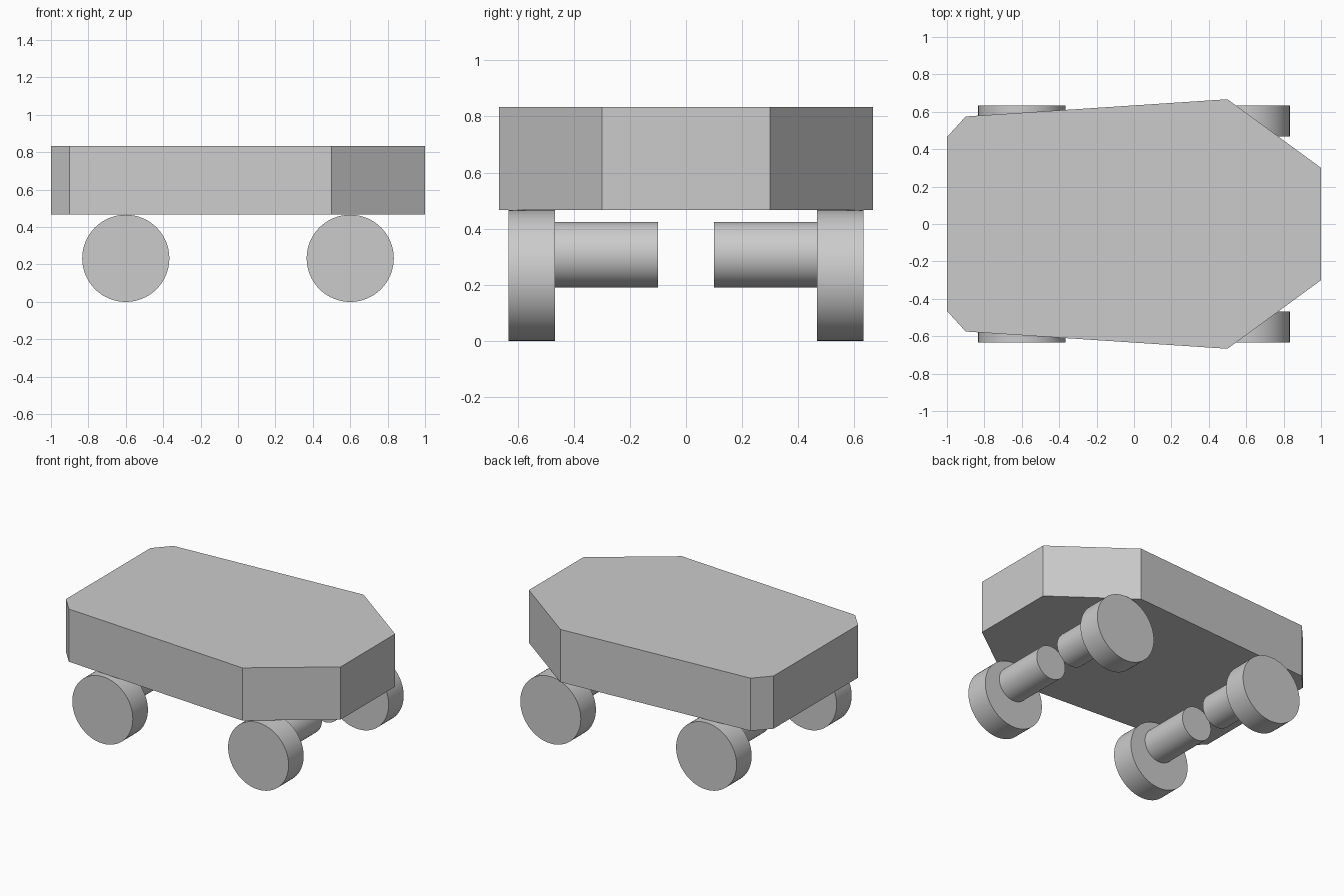
import bpy
import bmesh
import math

cube = bpy.data.objects.get("Cube")
if cube:
    bpy.data.objects.remove(cube, do_unlink=True)

# Single plain grey
GREY = (0.6, 0.6, 0.6, 1.0)
grey = bpy.data.materials.new("plain_grey")
grey.use_nodes = True
grey.diffuse_color = GREY
grey.node_tree.nodes["Principled BSDF"].inputs["Base Color"].default_value = GREY

WHEEL_RADIUS = 0.233
AXLE_RADIUS = 0.117
BODY_BOTTOM, BODY_TOP = 0.467, 0.834


def cylinder_y(name, x, z, radius, y0, y1):
    """Smooth-sided cylinder lying along y between y0 and y1."""
    bpy.ops.mesh.primitive_cylinder_add(
        vertices=64, radius=radius, depth=abs(y1 - y0),
        location=(x, (y0 + y1) / 2, z), rotation=(math.pi / 2, 0, 0))
    obj = bpy.context.object
    obj.name = name
    obj.data.materials.append(grey)
    bpy.ops.object.shade_smooth_by_angle(angle=math.radians(30))
    return obj


# Body: symmetric eight-sided outline extruded upward
half = [(-1, 0.465), (-0.9, 0.575), (0.5, 0.667), (1, 0.3)]
outline = [(x, -y) for x, y in half] + half[::-1]
bm = bmesh.new()
base = bm.faces.new([bm.verts.new((x, y, BODY_BOTTOM)) for x, y in outline])
top = bmesh.ops.extrude_face_region(bm, geom=[base], use_keep_orig=True)
verts = [v for v in top["geom"] if isinstance(v, bmesh.types.BMVert)]
bmesh.ops.translate(bm, verts=verts, vec=(0, 0, BODY_TOP - BODY_BOTTOM))
bmesh.ops.recalc_face_normals(bm, faces=bm.faces)
mesh = bpy.data.meshes.new("body")
bm.to_mesh(mesh)
bm.free()
mesh.materials.append(grey)
bpy.context.collection.objects.link(bpy.data.objects.new("body", mesh))

# Four wheels, each with its own stub axle pointing inward
for x, end in ((-0.6, "right"), (0.6, "left")):
    for side, face in ((-1, "front"), (1, "back")):
        cylinder_y(f"{face}_{end}_wheel", x, WHEEL_RADIUS, WHEEL_RADIUS,
                   side * 0.467, side * 0.633)
        cylinder_y(f"{face}_{end}_axle", x, 0.307, AXLE_RADIUS,
                   side * 0.1, side * 0.467)
